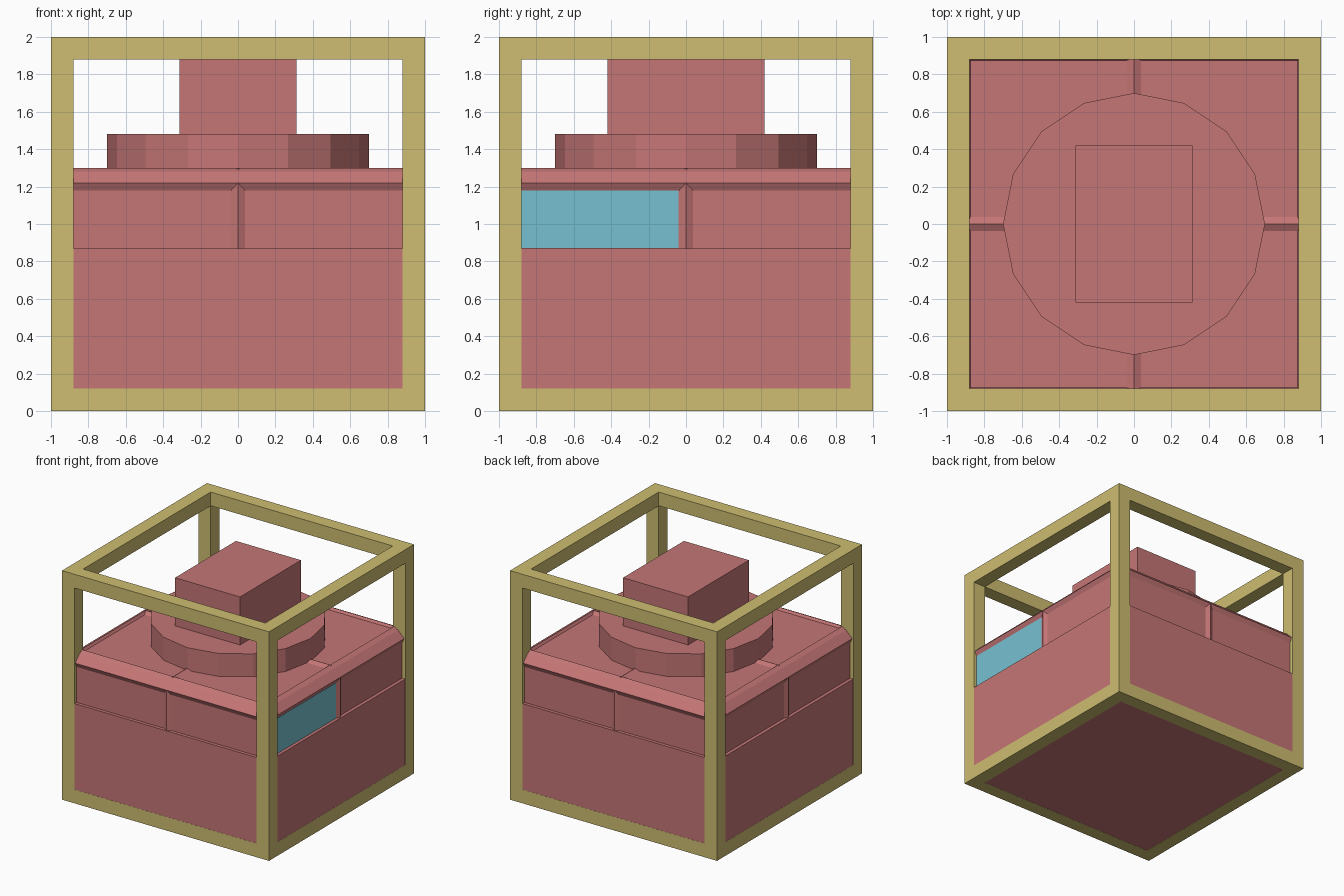
import bpy, bmesh, math
from mathutils import Matrix, Vector

if "Cube" in bpy.data.objects:
    bpy.data.objects.remove(bpy.data.objects["Cube"])


def material(name, rgb):
    m = bpy.data.materials.new(name)
    m.diffuse_color = (*rgb, 1)
    m.use_nodes = True
    m.node_tree.nodes["Principled BSDF"].inputs["Base Color"].default_value = m.diffuse_color
    return m


RED = material("dusty_red", (0.56, 0.18, 0.18))
SAND = material("sand_yellow", (0.62, 0.51, 0.165))
BLUE = material("sky_blue", (0.18, 0.53, 0.63))


def finish(name, bm, mat):
    bmesh.ops.remove_doubles(bm, verts=bm.verts, dist=1e-5)
    bmesh.ops.recalc_face_normals(bm, faces=bm.faces)
    mesh = bpy.data.meshes.new(name)
    bm.to_mesh(mesh)
    bm.free()
    mesh.materials.append(mat)
    ob = bpy.data.objects.new(name, mesh)
    bpy.context.collection.objects.link(ob)
    return ob


def box(name, lo, hi, mat):
    lo, hi = Vector(lo), Vector(hi)
    bm = bmesh.new()
    m = Matrix.Translation((lo + hi) / 2) @ Matrix.Diagonal((*(hi - lo), 1))
    bmesh.ops.create_cube(bm, size=1, matrix=m)
    return finish(name, bm, mat)


def prism(name, section, offset, turn, mat):
    """Extrude a section by an offset, then turn it about z."""
    bm = bmesh.new()
    a = [bm.verts.new(p) for p in section]
    b = [bm.verts.new(Vector(p) + Vector(offset)) for p in section]
    bm.faces.new(a)
    bm.faces.new(b[::-1])
    for i in range(len(a)):
        j = (i + 1) % len(a)
        bm.faces.new((a[i], a[j], b[j], b[i]))
    bmesh.ops.rotate(bm, verts=bm.verts, matrix=Matrix.Rotation(turn, 3, 'Z'))
    return finish(name, bm, mat)


# Open cage: keep the cells of a 3x3x3 block that lie on its edges
steps = [-1, -0.88, 0.88, 1]


def kept(c):
    return all(0 <= k <= 2 for k in c) and sum(k != 1 for k in c) >= 2


bm = bmesh.new()
for n in range(27):
    cell = (n % 3, n // 3 % 3, n // 9)
    if not kept(cell):
        continue
    for axis in range(3):
        for side in (0, 1):
            near = list(cell)
            near[axis] += 2 * side - 1
            if kept(near):
                continue
            u, v = (axis + 1) % 3, (axis + 2) % 3
            corners = []
            for du, dv in ((0, 0), (1, 0), (1, 1), (0, 1)):
                p = [0, 0, 0]
                p[axis] = steps[cell[axis] + side]
                p[u] = steps[cell[u] + du]
                p[v] = steps[cell[v] + dv]
                corners.append(bm.verts.new((p[0], p[1], p[2] + 1)))
            bm.faces.new(corners)
finish("cage_frame", bm, SAND)

# Lower body, a hair inside the cage
box("lower_body", (-0.999, -0.999, 0.001), (0.999, 0.999, 0.87), RED)

# Upper body with its raised rim, as stacked square rings
profile = [(0.97, 0.86), (0.97, 1.18), (0.99, 1.22), (0.93, 1.28),
           (0.89, 1.30), (0.875, 1.28)]
bm = bmesh.new()
rings = [[bm.verts.new((sx * r, sy * r, z))
          for sx, sy in ((-1, -1), (1, -1), (1, 1), (-1, 1))] for r, z in profile]
for a, b in zip(rings, rings[1:]):
    for i in range(4):
        j = (i + 1) % 4
        bm.faces.new((a[i], a[j], b[j], b[i]))
bm.faces.new(rings[0][::-1])
bm.faces.new(rings[-1])
finish("upper_body", bm, RED)

# Ridges up the middle of each side and across the top
for k, label in enumerate(("front", "right", "back", "left")):
    turn = k * math.pi / 2
    prism(label + "_side_ridge",
          [(-0.04, -0.968, 0.865), (0, -0.99, 0.865), (0.04, -0.968, 0.865)],
          (0, 0, 0.355), turn, RED)
    prism(label + "_top_ridge",
          [(-0.04, -0.90, 1.279), (0, -0.90, 1.30), (0.04, -0.90, 1.279)],
          (0, 0.3, 0), turn, RED)

# Blue panel on the front half of the right side
box("blue_panel", (0.966, -0.968, 0.871), (0.973, -0.04, 1.18), BLUE)

# Sixteen-sided turntable with a block on it
ring = [(0.70 * math.cos(i * math.pi / 8), 0.70 * math.sin(i * math.pi / 8), 1.275)
        for i in range(16)]
prism("turntable", ring, (0, 0, 0.205), 0, RED)
box("top_block", (-0.314, -0.42, 1.478), (0.314, 0.42, 1.90), RED)
